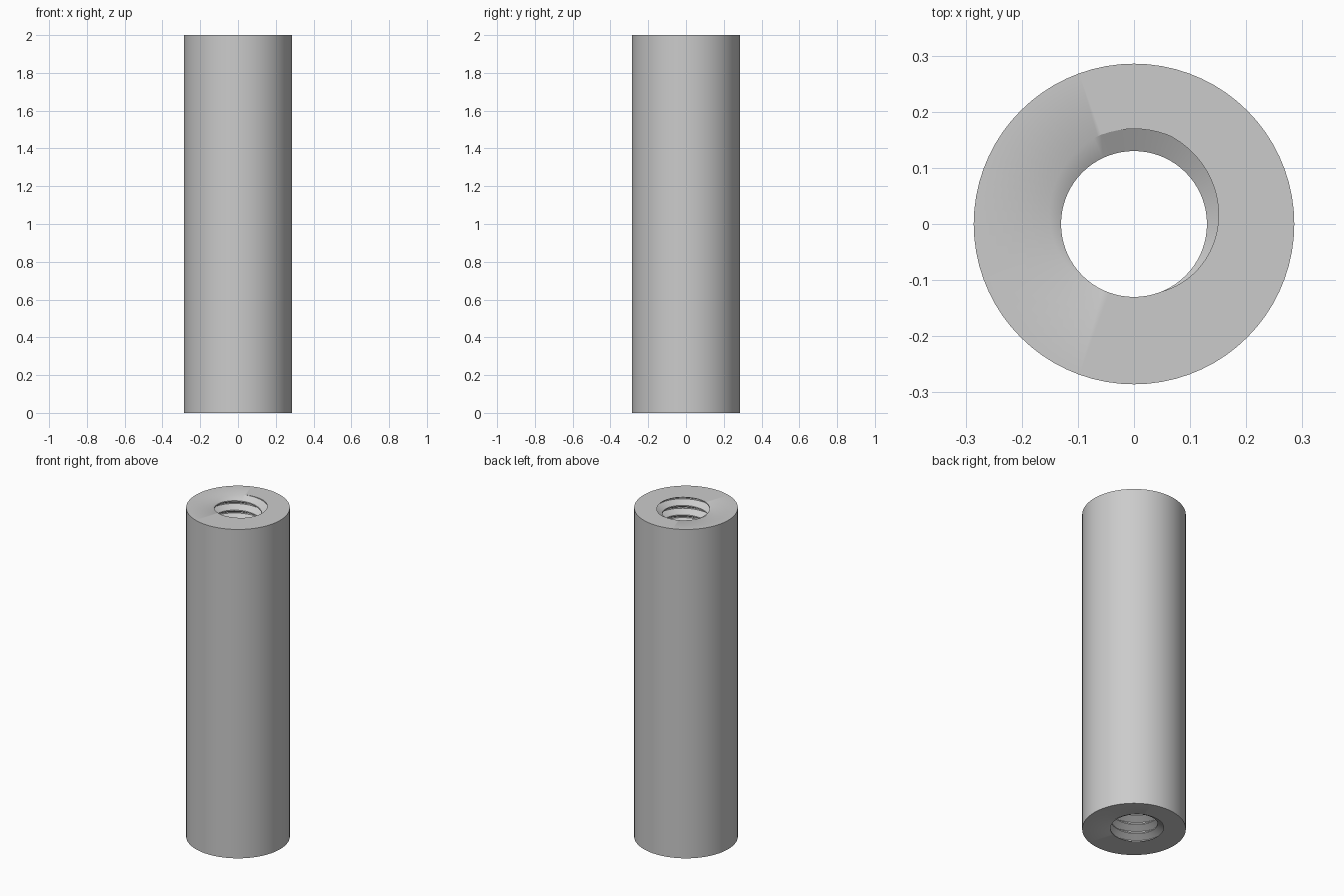
import bpy, bmesh, math
from mathutils import Vector

default = bpy.data.objects.get("Cube")
if default:
    bpy.data.objects.remove(default, do_unlink=True)

HEIGHT, OUTER = 2.0, 0.2857
MAJOR, MINOR = 0.1695, 0.13
TURNS, STEPS = 35, 72
PITCH = HEIGHT / TURNS

steel = bpy.data.materials.new("grey_steel")
steel.use_nodes = True
colour = (0.6, 0.6, 0.6, 1)
steel.diffuse_color = colour
steel.node_tree.nodes["Principled BSDF"].inputs["Base Color"].default_value = colour

# Internal right-handed thread: flat root, flank, flat crest, flank
profile = [(-1 / 16, MAJOR), (1 / 16, MAJOR), (7 / 16, MINOR), (9 / 16, MINOR)]
bm = bmesh.new()
helix = []
for k in range((TURNS + 5) * STEPS):
    angle = math.pi / 2 + math.tau * k / STEPS
    helix.append([bm.verts.new((r * math.cos(angle), r * math.sin(angle),
                                PITCH * (k / STEPS - 2 + off)))
                  for off, r in profile])
for k in range(len(helix) - STEPS - 1):
    a = helix[k] + [helix[k + STEPS][0]]
    b = helix[k + 1] + [helix[k + 1 + STEPS][0]]
    for j in range(len(profile)):
        bm.faces.new((a[j], a[j + 1], b[j + 1], b[j]))

# Trim the thread flush with both ends
for z, direction in ((0, -1), (HEIGHT, 1)):
    bmesh.ops.bisect_plane(bm, geom=bm.verts[:] + bm.edges[:] + bm.faces[:],
                           dist=1e-6, plane_co=(0, 0, z),
                           plane_no=(0, 0, direction), clear_outer=True)
bmesh.ops.delete(bm, geom=[v for v in bm.verts if not v.link_faces], context='VERTS')

# Outer wall
ring = [(OUTER * math.cos(math.tau * i / STEPS), OUTER * math.sin(math.tau * i / STEPS))
        for i in range(STEPS)]
low = [bm.verts.new((x, y, 0)) for x, y in ring]
high = [bm.verts.new((x, y, HEIGHT)) for x, y in ring]
for i in range(STEPS):
    n = (i + 1) % STEPS
    bm.faces.new((low[i], low[n], high[n], high[i]))

# Flat annular ends
for z, direction in ((0, -1), (HEIGHT, 1)):
    rim = [e for e in bm.edges if e.is_boundary
           and all(abs(v.co.z - z) < 1e-4 for v in e.verts)]
    bmesh.ops.triangle_fill(bm, edges=rim, use_beauty=True,
                            normal=Vector((0, 0, direction)))
bmesh.ops.recalc_face_normals(bm, faces=bm.faces[:])

mesh = bpy.data.meshes.new("threaded_sleeve")
bm.to_mesh(mesh)
bm.free()
mesh.materials.append(steel)
sleeve = bpy.data.objects.new("threaded_sleeve", mesh)
bpy.context.collection.objects.link(sleeve)
bpy.ops.object.select_all(action='DESELECT')
sleeve.select_set(True)
bpy.context.view_layer.objects.active = sleeve
bpy.ops.object.shade_smooth_by_angle(angle=math.radians(30))
